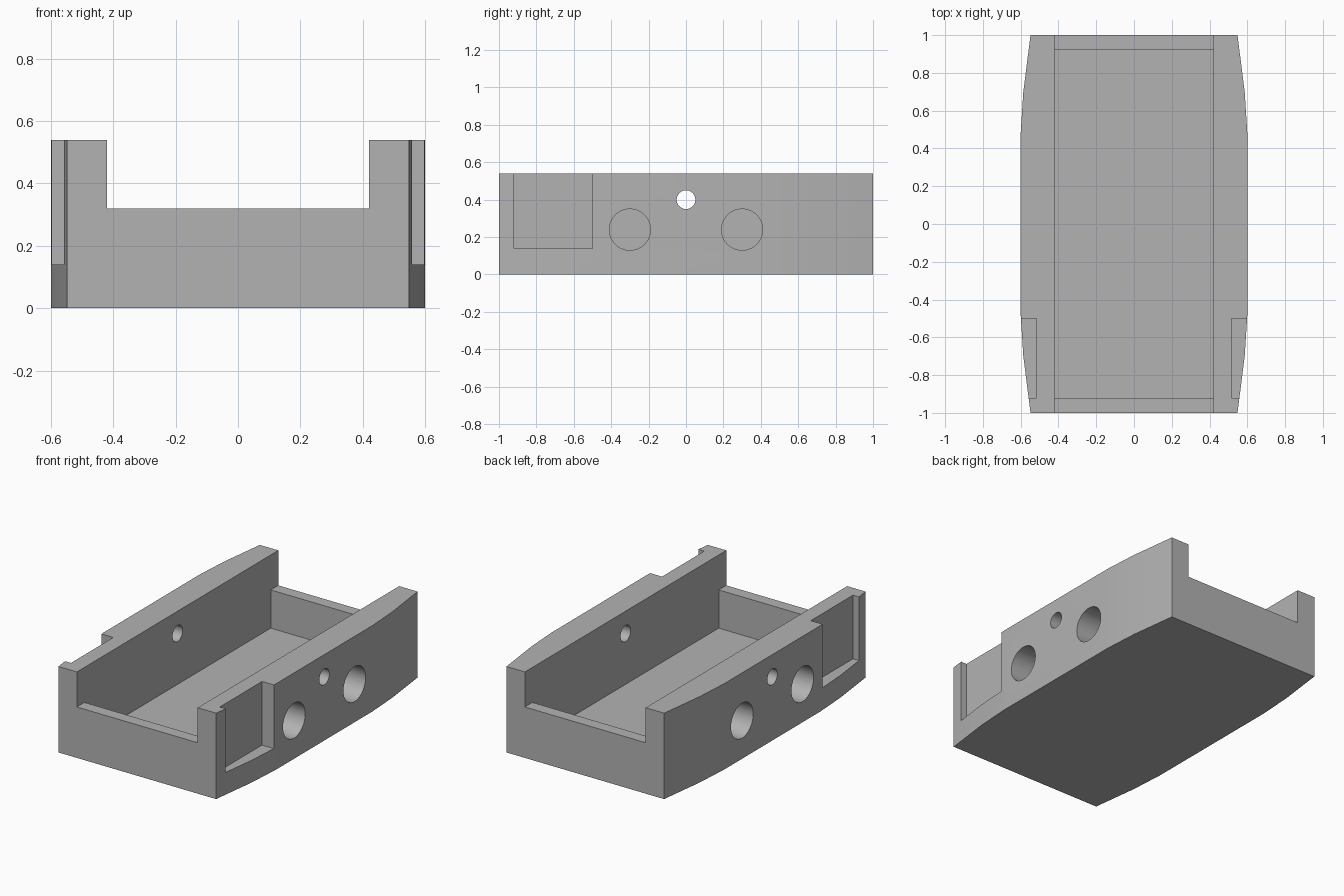
import bpy
import bmesh
from math import pi, radians
from mathutils import Matrix

default = bpy.data.objects.get("Cube")
if default:
    bpy.data.objects.remove(default, do_unlink=True)

HEIGHT = 0.54
FLOOR = 0.08
RIM = 0.32
INNER_X, INNER_Y = 0.42, 0.925

grey = bpy.data.materials.new("plain grey")
grey.use_nodes = True
colour = (0.45, 0.45, 0.45, 1)
grey.diffuse_color = colour
grey.node_tree.nodes["Principled BSDF"].inputs["Base Color"].default_value = colour


def add_object(name, bm):
    mesh = bpy.data.meshes.new(name)
    bmesh.ops.recalc_face_normals(bm, faces=bm.faces)
    bm.to_mesh(mesh)
    bm.free()
    mesh.materials.append(grey)
    obj = bpy.data.objects.new(name, mesh)
    bpy.context.collection.objects.link(obj)
    return obj


def box(name, low, high):
    bm = bmesh.new()
    bmesh.ops.create_cube(bm, size=1)
    for v in bm.verts:
        v.co = [h if c > 0 else l for c, l, h in zip(v.co, low, high)]
    return add_object(name, bm)


def cylinder(name, x_low, x_high, y, z, radius):
    bm = bmesh.new()
    place = Matrix.Translation(((x_low + x_high) / 2, y, z)) @ Matrix.Rotation(pi / 2, 4, "Y")
    bmesh.ops.create_cone(bm, cap_ends=True, segments=64, radius1=radius,
                          radius2=radius, depth=x_high - x_low, matrix=place)
    return add_object(name, bm)


def cut(target, cutter):
    mod = target.modifiers.new(cutter.name, "BOOLEAN")
    mod.operation = "DIFFERENCE"
    mod.solver = "EXACT"
    mod.object = cutter
    bpy.context.view_layer.objects.active = target
    bpy.ops.object.modifier_apply(modifier=mod.name)
    bpy.data.objects.remove(cutter, do_unlink=True)


# Solid body with gently tapered ends
quarter = [(0.6, 0.48), (0.586, 0.7), (0.548, 1.0)]
right_side = [(x, -y) for x, y in reversed(quarter)] + quarter
outline = right_side + [(-x, -y) for x, y in right_side]
bm = bmesh.new()
base = bm.faces.new([bm.verts.new((x, y, 0)) for x, y in outline])
top = bmesh.ops.extrude_face_region(bm, geom=[base])
bmesh.ops.translate(bm, vec=(0, 0, HEIGHT),
                    verts=[g for g in top["geom"] if isinstance(g, bmesh.types.BMVert)])
body = add_object("tray_body", bm)

# Tray cavity, and the lowered end walls
cut(body, box("cavity", (-INNER_X, -INNER_Y, FLOOR), (INNER_X, INNER_Y, 1)))
cut(body, box("end_openings", (-INNER_X, -2, RIM), (INNER_X, 2, 1)))

# Cross hole through both side walls
cut(body, cylinder("cross_hole", -1, 1, 0, 0.4, 0.05))

# Blind round sockets and front pockets on each side
for side in (-1, 1):
    x_low, x_high = sorted((side * 0.58, side * 0.8))
    for y in (-0.3, 0.3):
        a, b = sorted((side * 0.44, side * 0.8))
        cut(body, cylinder("socket", a, b, y, 0.24, 0.11))
    a, b = sorted((side * 0.517, side * 0.8))
    cut(body, box("pocket", (a, -0.92, 0.14), (b, -0.5, 1)))

# Smooth the curved walls and holes, keep the corners crisp
bpy.ops.object.select_all(action="DESELECT")
body.select_set(True)
bpy.context.view_layer.objects.active = body
bpy.ops.object.shade_smooth_by_angle(angle=radians(30))
